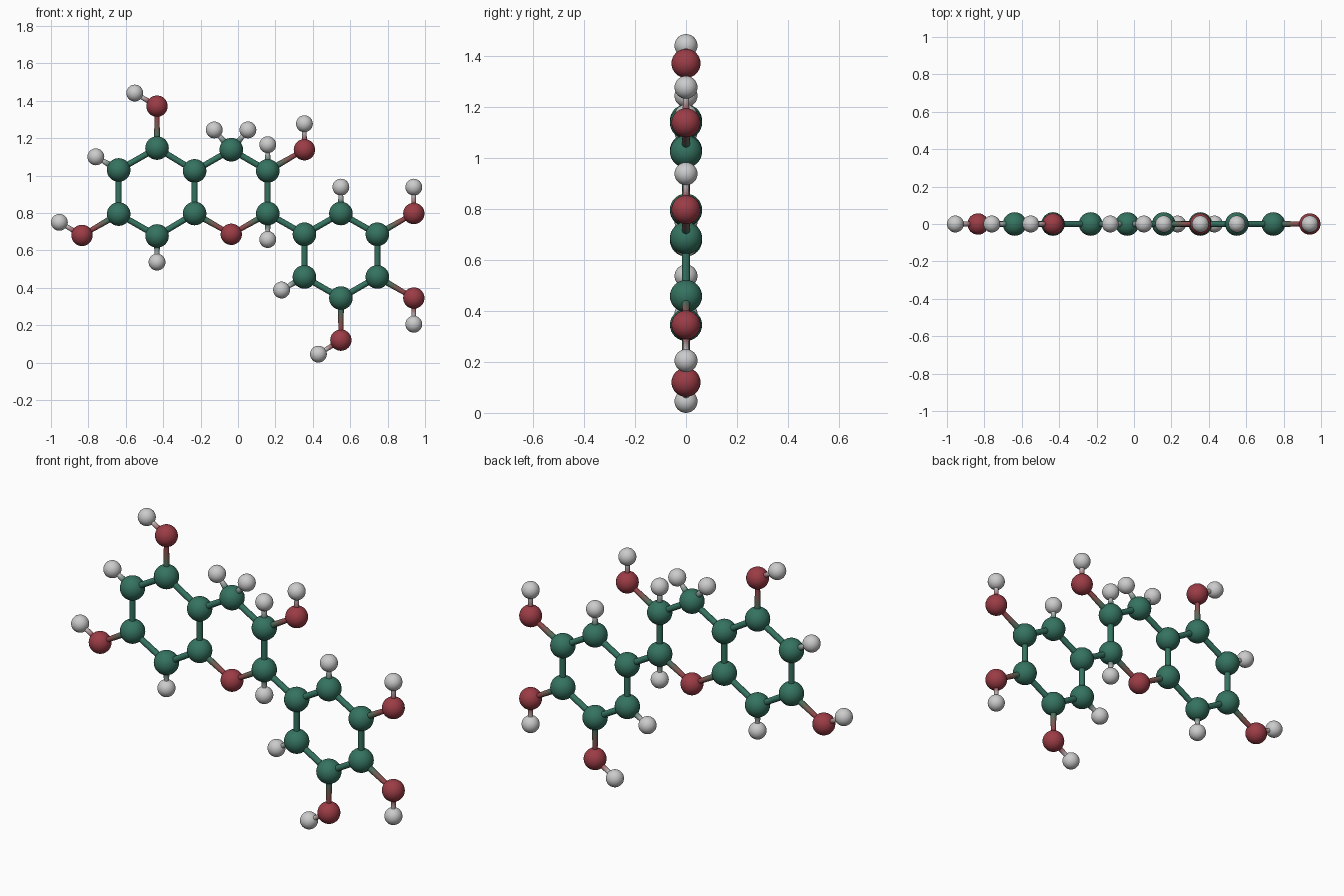
import bpy, math
from mathutils import Vector

if "Cube" in bpy.data.objects:
    bpy.data.objects.remove(bpy.data.objects["Cube"])

COLORS = {"C": (0.035, 0.17, 0.115), "O": (0.33, 0.045, 0.06), "H": (0.55, 0.55, 0.55)}
ATOM_R = {"C": 0.063, "O": 0.057, "H": 0.045}
BOND_R = {"C": 0.016, "O": 0.013, "H": 0.012}
LABEL = {"C": "carbon", "O": "oxygen", "H": "hydrogen"}
BANDS = 6
mats = {}


def blend(a, b, t):
    key = (a, b, round(t, 2)) if a != b else (a, a, 0)
    if key not in mats:
        m = bpy.data.materials.new(f"{LABEL[a]}_{LABEL[b]}_{len(mats)}")
        m.diffuse_color = [p + (q - p) * t for p, q in zip(COLORS[a], COLORS[b])] + [1]
        m.use_nodes = True
        m.node_tree.nodes["Principled BSDF"].inputs["Base Color"].default_value = m.diffuse_color
        mats[key] = m
    return mats[key]


def atom(kind, x, z):
    bpy.ops.mesh.primitive_uv_sphere_add(segments=32, ring_count=16,
                                         radius=ATOM_R[kind], location=(x, 0, z))
    ob = bpy.context.object
    ob.name = LABEL[kind] + "_atom"
    ob.data.materials.append(blend(kind, kind, 0))
    bpy.ops.object.shade_smooth()


def bond(ka, pa, kb, pb):
    # tapered rod with colour bands running from one atom to the other
    a, b = Vector((pa[0], 0, pa[1])), Vector((pb[0], 0, pb[1]))
    d = (b - a).normalized()
    start, end = a + d * ATOM_R[ka] * 0.9, b - d * ATOM_R[kb] * 0.9
    side, up = d.cross(Vector((0, 1, 0))), Vector((0, 1, 0))
    n, bands = 16, (1 if ka == kb else BANDS)
    verts, faces = [], []
    for i in range(bands + 1):
        t = i / bands
        r = BOND_R[ka] + (BOND_R[kb] - BOND_R[ka]) * t
        for k in range(n):
            w = 2 * math.pi * k / n
            verts.append(start.lerp(end, t) + (side * math.cos(w) + up * math.sin(w)) * r)
    for i in range(bands):
        for k in range(n):
            k2 = (k + 1) % n
            faces.append((i * n + k, i * n + k2, i * n + n + k2, i * n + n + k))
    me = bpy.data.meshes.new("bond")
    me.from_pydata(verts, [], faces)
    for i in range(bands):
        me.materials.append(blend(ka, kb, (i + 0.5) / bands))
    for p in me.polygons:
        p.material_index = p.index // n
        p.use_smooth = True
    ob = bpy.data.objects.new(f"{LABEL[ka]}_{LABEL[kb]}_bond", me)
    bpy.context.collection.objects.link(ob)


# atoms: name -> (x, z); first letter is the element
P = {
    # left ring
    "C1": (-.433, 1.147), "C2": (-.638, 1.03), "C3": (-.638, .794),
    "C4": (-.433, .677), "C5": (-.232, .797), "C6": (-.232, 1.025),
    # middle ring
    "C7": (-.036, 1.138), "C8": (.159, 1.025), "C9": (.159, .797), "O1": (-.036, .686),
    # right ring
    "C10": (.355, .686), "C11": (.55, .797), "C12": (.745, .686),
    "C13": (.745, .458), "C14": (.55, .345), "C15": (.355, .458),
    # hydroxyl oxygens
    "O2": (-.433, 1.371), "O3": (-.834, .68), "O4": (.355, 1.138),
    "O5": (.94, .797), "O6": (.94, .345), "O7": (.55, .12),
    # hydrogens
    "H1": (-.552, 1.441), "H2": (-.76, 1.1), "H3": (-.955, .75), "H4": (-.433, .537),
    "H5": (-.127, 1.244), "H6": (.053, 1.244), "H7": (.159, 1.165), "H8": (.355, 1.277),
    "H9": (.159, .658), "H10": (.55, .938), "H11": (.94, .938), "H12": (.233, .388),
    "H13": (.94, .205), "H14": (.43, .045),
}
for name, (x, z) in P.items():
    atom(name[0], x, z)

# bonds as chains of neighbours
CHAINS = ["C1 C2 C3 C4 C5 C6 C1", "C6 C7 C8 C9 O1 C5", "C9 C10 C11 C12 C13 C14 C15 C10",
          "C1 O2 H1", "C2 H2", "C3 O3 H3", "C4 H4", "H5 C7 H6", "C8 H7", "C8 O4 H8",
          "C9 H9", "C11 H10", "C12 O5 H11", "C15 H12", "C13 O6 H13", "C14 O7 H14"]
for chain in CHAINS:
    names = chain.split()
    for a, b in zip(names, names[1:]):
        bond(a[0], P[a], b[0], P[b])
